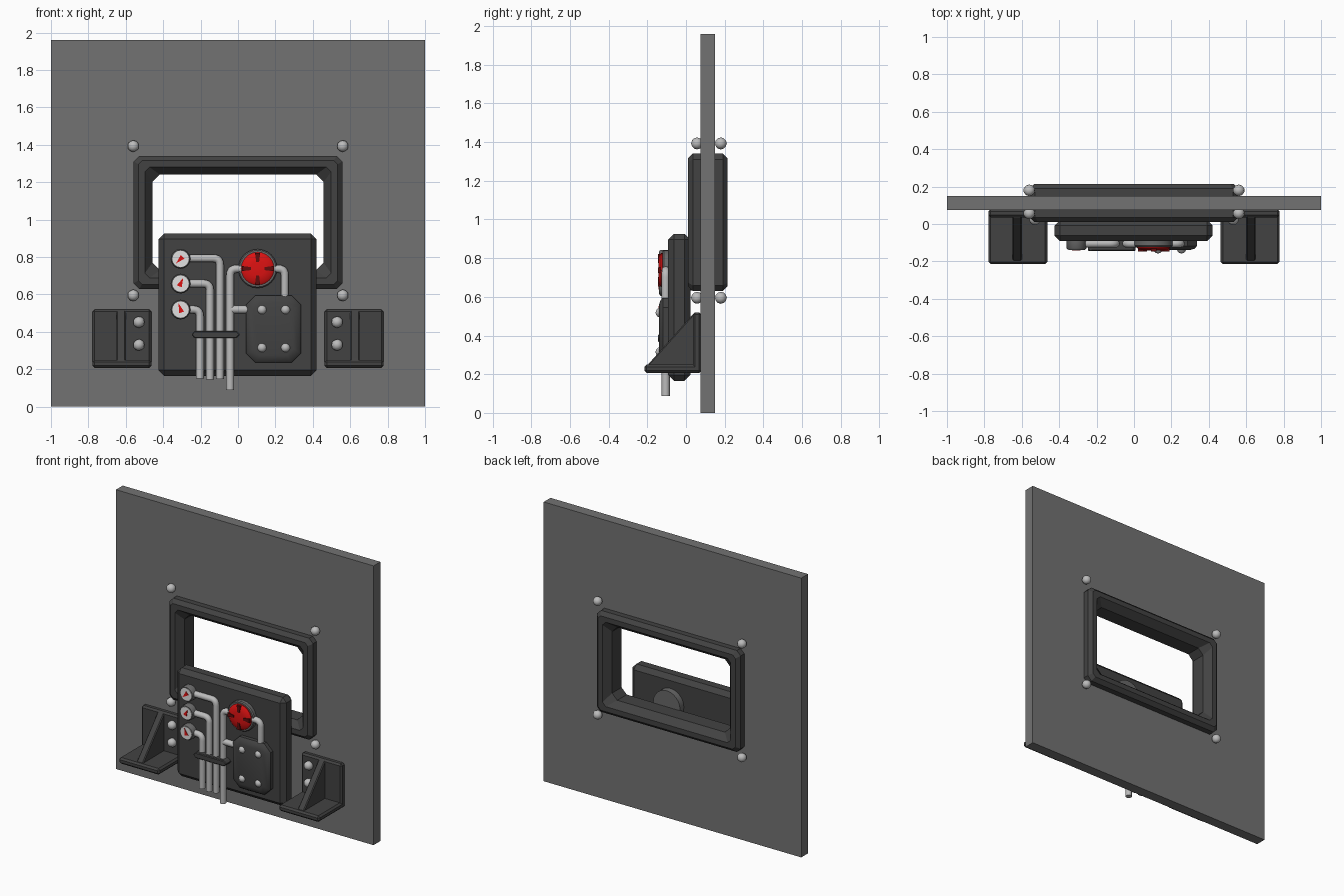
import bpy, bmesh, math
from mathutils import Vector, Matrix

if "Cube" in bpy.data.objects:
    bpy.data.objects.remove(bpy.data.objects["Cube"])


def material(name, r, g, b):
    m = bpy.data.materials.new(name)
    m.diffuse_color = (r, g, b, 1)
    m.use_nodes = True
    m.node_tree.nodes["Principled BSDF"].inputs["Base Color"].default_value = m.diffuse_color
    return m


WALL = material("wall_grey", 0.17, 0.17, 0.17)
DARK = material("dark_iron", 0.055, 0.055, 0.055)
RIM = material("rim_grey", 0.14, 0.14, 0.14)
STEEL = material("pale_steel", 0.5, 0.5, 0.5)
WHITE = material("dial_white", 0.75, 0.75, 0.75)
RED = material("bright_red", 0.72, 0.006, 0.006)
DEEP_RED = material("deep_red", 0.12, 0.004, 0.004)


def finish(name, bm, mat, smooth=False, bevel=0):
    if bevel:
        bmesh.ops.bevel(bm, geom=bm.edges[:], offset=bevel, segments=1, affect='EDGES')
    bmesh.ops.recalc_face_normals(bm, faces=bm.faces[:])
    me = bpy.data.meshes.new(name)
    bm.to_mesh(me)
    bm.free()
    me.materials.append(mat)
    ob = bpy.data.objects.new(name, me)
    bpy.context.collection.objects.link(ob)
    if smooth:
        shade(ob)
    return ob


def shade(ob):
    bpy.ops.object.select_all(action='DESELECT')
    ob.select_set(True)
    bpy.context.view_layer.objects.active = ob
    bpy.ops.object.shade_smooth_by_angle(angle=math.radians(40))


def loft(name, loops, mat, ring=False, smooth=False, bevel=0):
    """Skin a list of point loops; ring joins last to first, otherwise ends are capped."""
    bm = bmesh.new()
    rows = [[bm.verts.new(p) for p in loop] for loop in loops]
    pairs = list(zip(rows, rows[1:])) + ([(rows[-1], rows[0])] if ring else [])
    for a, b in pairs:
        for i in range(len(a)):
            j = (i + 1) % len(a)
            bm.faces.new((a[i], a[j], b[j], b[i]))
    if not ring:
        bm.faces.new(rows[0])
        bm.faces.new(rows[-1])
    return finish(name, bm, mat, smooth, bevel)


def box(name, x, y, z, mat, bevel=0):
    loops = [[(x[0], v, z[0]), (x[1], v, z[0]), (x[1], v, z[1]), (x[0], v, z[1])] for v in y]
    return loft(name, loops, mat, bevel=bevel)


def cut_rect(cx, cz, hw, hh, c, y):
    """Rectangle with clipped corners, facing the front."""
    q = [(hw, hh - c), (hw - c, hh), (c - hw, hh), (-hw, hh - c),
         (-hw, c - hh), (c - hw, -hh), (hw - c, -hh), (hw, c - hh)]
    return [(cx + a, y, cz + b) for a, b in q]


def disc(name, cx, cz, profile, mat, n=24):
    """Round part about a front-back axis from (radius, y) pairs."""
    loops = [[(cx + r * math.cos(2 * math.pi * i / n), y, cz + r * math.sin(2 * math.pi * i / n))
              for i in range(n)] for r, y in profile]
    return loft(name, loops, mat, smooth=True)


def bolt(name, x, y, z, r=0.031):
    bm = bmesh.new()
    bmesh.ops.create_icosphere(bm, subdivisions=2, radius=r, matrix=Matrix.Translation((x, y, z)))
    finish(name, bm, STEEL, True)


def pipe(name, pts, r=0.021, bend=0.035):
    """Round pipe through (x, z) points with rounded elbows."""
    p = [Vector((x, -0.105, z)) for x, z in pts]
    path = [p[0]]
    for a, b, c in zip(p, p[1:], p[2:]):
        s, e = b + (a - b).normalized() * bend, b + (c - b).normalized() * bend
        for i in range(6):
            t = i / 5
            path.append(s * (1 - t) ** 2 + b * 2 * t * (1 - t) + e * t * t)
    path.append(p[-1])
    loops = []
    for i, v in enumerate(path):
        d = (path[min(i + 1, len(path) - 1)] - path[max(i - 1, 0)]).normalized()
        side = d.cross(Vector((0, 1, 0)))
        loops.append([v + r * (side * math.cos(k * math.pi / 6) + Vector((0, 1, 0)) * math.sin(k * math.pi / 6))
                      for k in range(12)])
    loft(name, loops, STEEL, smooth=True)


# Wall with a window opening
def rect(x, z0, z1, y):
    return [(-x, y, z0), (x, y, z0), (x, y, z1), (-x, y, z1)]


loft("wall", [rect(1, 0, 1.96, 0.075), rect(1, 0, 1.96, 0.15),
              rect(0.51, 0.68, 1.29, 0.15), rect(0.51, 0.68, 1.29, 0.075)], WALL, ring=True)

# Window frame: chamfered section swept round the opening
section = [(0, 0.035, 0.03), (0.025, 0.01, 0.02), (0.06, 0.01, 0.025), (0.1, 0.06, 0.04),
           (0.1, 0.165, 0.04), (0.06, 0.215, 0.025), (0.025, 0.215, 0.02), (0, 0.19, 0.03)]
loft("window_frame", [cut_rect(0, 0.985, 0.558 - i, 0.356 - i, c, y) for i, y, c in section], DARK, ring=True)

# Bolts round the window, both sides of the wall
for x in (-0.56, 0.56):
    for z in (0.595, 1.393):
        for y in (0.057, 0.18):
            bolt("window_bolt", x, y, z)

# Corner brackets
for s in (-1, 1):
    xs = sorted((s * 0.463, s * 0.778))
    box("bracket_back", xs, (0.035, 0.08), (0.207, 0.52), DARK, 0.012)
    box("bracket_base", xs, (-0.215, 0.08), (0.207, 0.25), DARK, 0.012)
    tri = [(0.06, 0.515), (0.06, 0.23), (-0.205, 0.23), (-0.195, 0.252), (0.04, 0.515)]
    loft("bracket_rib", [[(s * 0.625 + d, y, z) for y, z in tri] for d in (-0.025, 0.025)], DARK, bevel=0.006)
    for z in (0.33, 0.452):
        bolt("bracket_bolt", s * 0.53, 0.025, z)

# Control panel
box("control_panel", (-0.425, 0.42), (-0.092, 0.022), (0.165, 0.926), DARK, 0.03)

# Gauges with dial and needle
for z, angle in ((0.79, 225), (0.658, 65), (0.519, 108)):
    x = -0.307
    disc("gauge_rim", x, z, [(0.053, -0.08), (0.053, -0.13), (0.048, -0.136)], RIM, 16)
    disc("gauge_dial", x, z, [(0.044, -0.13), (0.044, -0.139)], WHITE, 16)
    a = math.radians(angle)
    d, n = Vector((math.cos(a), 0, math.sin(a))), Vector((-math.sin(a), 0, math.cos(a)))
    c = Vector((x, 0, z))
    wedge = [c + d * 0.034, c - d * 0.016 + n * 0.014, c - d * 0.016 - n * 0.014]
    loft("gauge_needle", [[p + Vector((0, y, 0)) for p in wedge] for y in (-0.138, -0.143)], RED)

# Valve through the panel with a red ribbed knob
vx, vz = 0.105, 0.738
disc("valve_body", vx, vz, [(0.104, 0.065), (0.104, -0.115), (0.098, -0.122)], RIM)
disc("valve_knob", vx, vz, [(0.088, -0.11), (0.088, -0.128), (0.075, -0.138), (0.04, -0.143)], RED)
for k in range(4):
    a = k * math.pi / 2
    d, n = Vector((math.cos(a), 0, math.sin(a))), Vector((-math.sin(a), 0, math.cos(a)))
    c = Vector((vx, 0, vz))
    bar = [c + d * 0.036 + n * 0.008, c + d * 0.084 + n * 0.014, c + d * 0.084 - n * 0.014, c + d * 0.036 - n * 0.008]
    loft("knob_rib", [[p + Vector((0, y, 0)) for p in bar] for y in (-0.12, -0.146)], DEEP_RED)

# Pipes
pipe("gauge_pipe", [(-0.27, 0.793), (-0.097, 0.793), (-0.097, 0.148)])
pipe("gauge_pipe", [(-0.27, 0.658), (-0.15, 0.658), (-0.15, 0.145)])
pipe("gauge_pipe", [(-0.27, 0.519), (-0.204, 0.519), (-0.204, 0.15)])
pipe("valve_pipe", [(0.02, 0.737), (-0.042, 0.737), (-0.042, 0.088)])
pipe("cover_pipe", [(-0.04, 0.519), (0.07, 0.519)])
pipe("outlet_pipe", [(0.19, 0.737), (0.25, 0.737), (0.25, 0.57)])

# Clamp holding the pipes
clamp = [(-0.25, 0.385), (-0.232, 0.366), (-0.008, 0.366), (0.012, 0.385), (-0.008, 0.405), (-0.232, 0.405)]
loft("pipe_clamp", [[(x, y, z) for x, z in clamp] for y in (-0.085, -0.145)], DARK, bevel=0.005)

# Bolted cover plate
loft("cover_plate", [cut_rect(0.19, 0.415, 0.146 - i, 0.18 - i, 0.05 - i * 0.4, y)
                     for i, y in ((0, -0.085), (0, -0.118), (0.012, -0.132), (0.04, -0.14))], DARK, smooth=True)
for x in (0.128, 0.254):
    for z in (0.315, 0.518):
        bolt("cover_bolt", x, -0.132, z, 0.026)
